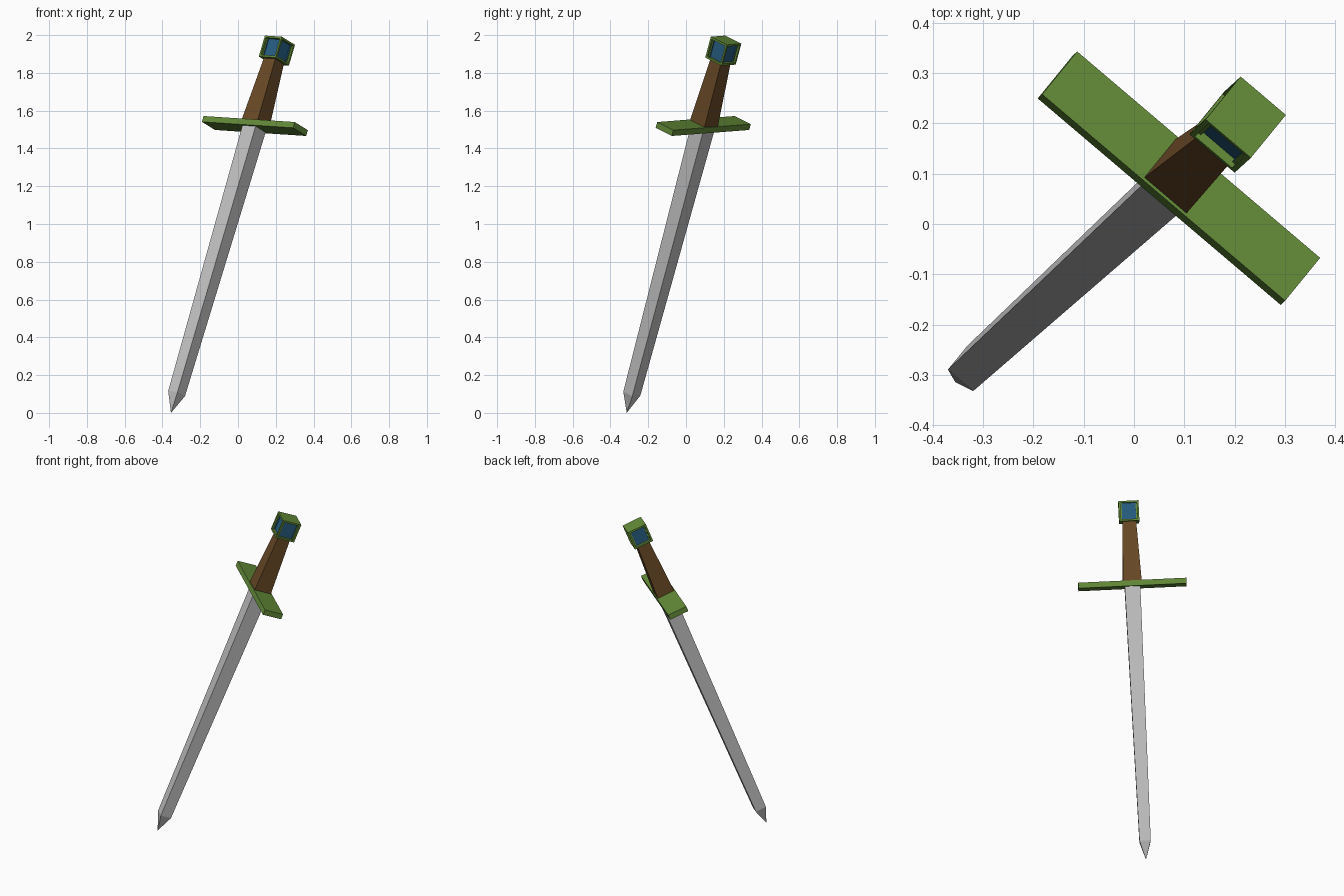
import bpy, bmesh
from mathutils import Vector, Matrix

if "Cube" in bpy.data.objects:
    bpy.data.objects.remove(bpy.data.objects["Cube"])

# Tilted frame: tip at the origin, w along the sword, u along the guard, v across it
TIP = Vector((-0.355, -0.314, 0.0))
w = Vector((0.272, 0.248, 0.930)).normalized()
u = Vector((0.773, -0.631, 0.0))
u = (u - w * u.dot(w)).normalized()
v = w.cross(u)
FRAME = Matrix.Translation(TIP) @ Matrix((u, v, w)).transposed().to_4x4()


def material(name, rgb):
    m = bpy.data.materials.new(name)
    m.diffuse_color = (*rgb, 1)
    m.use_nodes = True
    m.node_tree.nodes["Principled BSDF"].inputs["Base Color"].default_value = m.diffuse_color
    return m


green = material("green", (0.128, 0.265, 0.041))
steel = material("steel grey", (0.54, 0.54, 0.54))
brown = material("brown", (0.140, 0.067, 0.019))
blue = material("blue", (0.020, 0.112, 0.225))


def loft(name, sections, mats, edit=None):
    """Skin rectangular sections (s, half_u, half_v); zero size gives a point."""
    bm = bmesh.new()
    rings = []
    for s, a, b in sections:
        if a == 0:
            rings.append([bm.verts.new((0, 0, s))] * 4)
        else:
            rings.append([bm.verts.new((x * a, y * b, s))
                          for x, y in ((-1, -1), (1, -1), (1, 1), (-1, 1))])
    for lo, hi in zip(rings, rings[1:]):
        for i in range(4):
            j = (i + 1) % 4
            quad = [lo[i], lo[j], hi[j], hi[i]]
            bm.faces.new(list(dict.fromkeys(quad)))
    for ring in (rings[0], rings[-1]):
        if ring[0] is not ring[1]:
            bm.faces.new(ring)
    bmesh.ops.recalc_face_normals(bm, faces=bm.faces)
    if edit:
        edit(bm)
    bm.transform(FRAME)
    me = bpy.data.meshes.new(name)
    bm.to_mesh(me)
    bm.free()
    for m in mats:
        me.materials.append(m)
    ob = bpy.data.objects.new(name, me)
    bpy.context.collection.objects.link(ob)
    return ob


def recess_sides(bm):
    # Sunken blue panel on each of the four sides
    sides = [f for f in bm.faces if abs(f.normal.z) < 0.5]
    bmesh.ops.inset_individual(bm, faces=sides, thickness=0.015)
    for f in sides:
        f.material_index = 1
        n = f.normal.copy()
        walls = bmesh.ops.extrude_discrete_faces(bm, faces=[f])["faces"]
        for g in walls:
            g.material_index = 1
            for e in g.edges:
                for side in e.link_faces:
                    if side is not g:
                        side.material_index = 0
            bmesh.ops.translate(bm, verts=g.verts, vec=-n * 0.018)


# Tapered blade with a pyramid point
loft("blade", [(0, 0, 0), (0.11, 0.033, 0.033), (1.625, 0.046, 0.045)], [steel])
# Cross guard
loft("guard", [(1.617, 0.317, 0.059), (1.650, 0.317, 0.059)], [green])
# Tapered grip
loft("grip", [(1.648, 0.055, 0.053), (2.005, 0.040, 0.038)], [brown])
# Pommel with recessed panels
loft("pommel", [(2.003, 0.059, 0.059), (2.122, 0.059, 0.059)], [green, blue], recess_sides)
